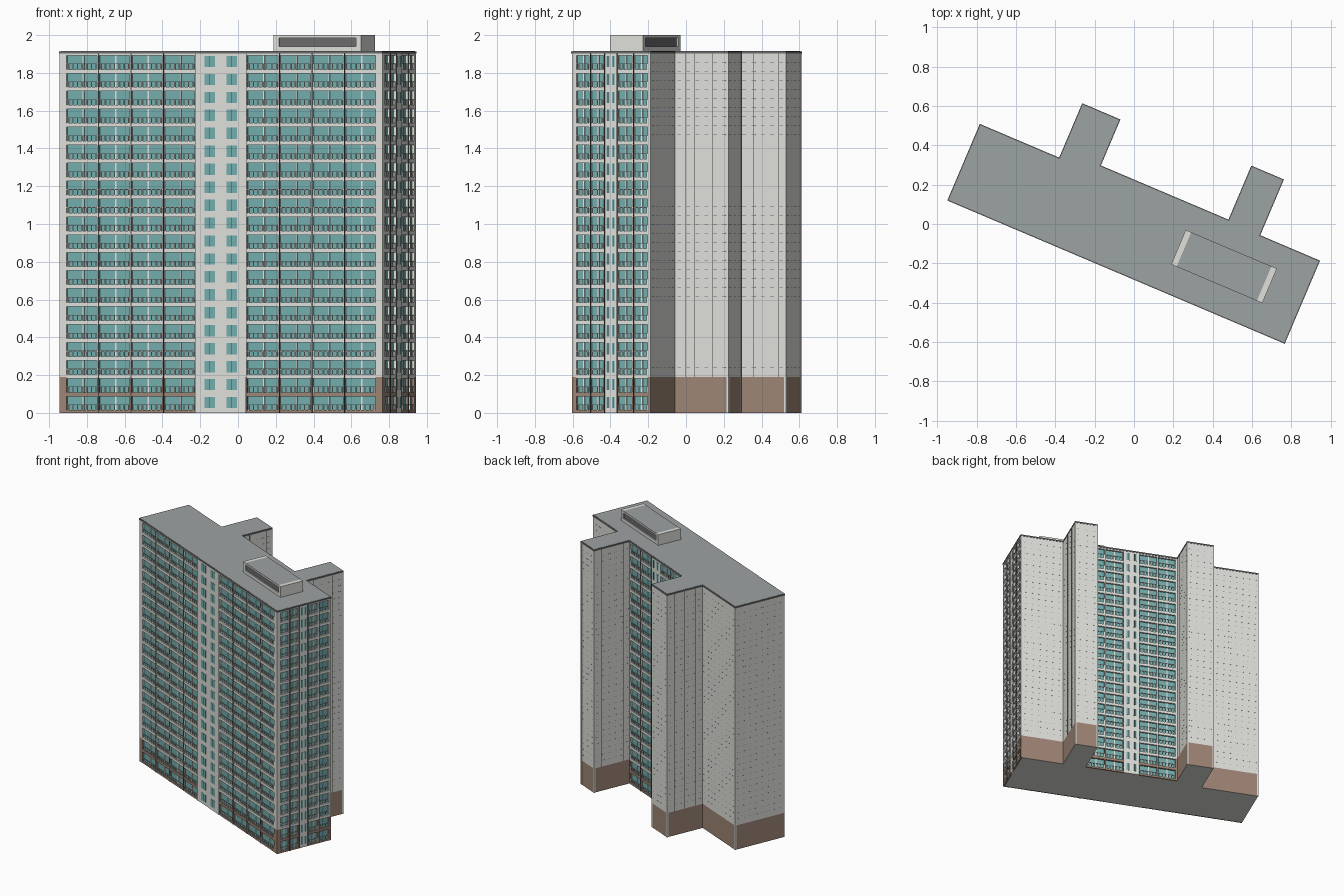
import bpy, bmesh, math
from mathutils import Vector

if "Cube" in bpy.data.objects:
    bpy.data.objects.remove(bpy.data.objects["Cube"])

TURN = math.radians(-23)
FLOORS, STEP, BASE, TOP = 20, 0.095, 0.19, 1.905
DEPTH = 0.014         # depth of the balcony recess
X, Y, Z = Vector((1, 0, 0)), Vector((0, 1, 0)), Vector((0, 0, 1))

COLOURS = {
    "pale_wall": (0.745, 0.75, 0.71), "brown_base": (0.345, 0.236, 0.18),
    "teal_glass": (0.175, 0.42, 0.425), "grey_roof": (0.335, 0.36, 0.36),
    "dark_panel": (0.15, 0.15, 0.15), "white_rail": (0.82, 0.82, 0.79),
    "dark_joint": (0.06, 0.06, 0.06),
}
MATS = []
for mat_name, col in COLOURS.items():
    m = bpy.data.materials.new(mat_name)
    m.diffuse_color = (*col, 1)
    m.use_nodes = True
    m.node_tree.nodes["Principled BSDF"].inputs["Base Color"].default_value = m.diffuse_color
    MATS.append(m)
WALL, BROWN, GLASS, ROOF, PANEL, WHITE, DARK = range(7)


def finish(bm, name):
    bmesh.ops.recalc_face_normals(bm, faces=bm.faces)
    me = bpy.data.meshes.new(name)
    bm.to_mesh(me)
    bm.free()
    for m in MATS:
        me.materials.append(m)
    ob = bpy.data.objects.new(name, me)
    ob.rotation_euler.z = TURN
    bpy.context.collection.objects.link(ob)


def box(bm, frame, a, d, z, mat):
    """Box in a wall frame: a runs along the wall, d outward, z up."""
    o, along, out = frame
    v = [bm.verts.new(o + along * p + out * q + Z * r) for r in z for p, q in
         ((a[0], d[0]), (a[1], d[0]), (a[1], d[1]), (a[0], d[1]))]
    for i in ((3, 2, 1, 0), (4, 5, 6, 7), (0, 1, 5, 4), (1, 2, 6, 5), (2, 3, 7, 6), (3, 0, 4, 7)):
        bm.faces.new([v[k] for k in i]).material_index = mat


def prism(bm, pts, levels, mat_rule, bottom, top):
    """Extrude a footprint through several levels."""
    rings = [[bm.verts.new((x, y, z)) for x, y in pts] for z in levels]
    n = len(pts)
    for k in range(len(levels) - 1):
        for i in range(n):
            j = (i + 1) % n
            f = bm.faces.new((rings[k][i], rings[k][j], rings[k + 1][j], rings[k + 1][i]))
            f.material_index = mat_rule(i, k)
    bm.faces.new(rings[0]).material_index = bottom
    bm.faces.new(rings[-1]).material_index = top


def footprint(g, r):
    """Outline with all walls pulled in by g, and the glazed walls by r more."""
    return [(-.920 + g, -.261 + g + r), (.943 - g - r, -.261 + g + r), (.943 - g - r, .198 - g),
            (.613 - g, .198 - g), (.613 - g, .506 - g), (.433 + g, .506 - g),
            (.433 + g, .208 - g - r), (-.271 - g, .208 - g - r), (-.271 - g, .462 - g),
            (-.482 + g, .462 - g), (-.482 + g, .162 - g), (-.920 + g, .162 - g)]


GAP = 0.003
GLAZED = (0, 1, 6)    # footprint edges that carry balconies

# main body: glazed edges are glass, the others pale with a brown base
bm = bmesh.new()
prism(bm, footprint(GAP, DEPTH), (0, BASE, TOP),
      lambda i, k: GLASS if i in GLAZED else (BROWN if k == 0 else WALL), WALL, ROOF)
finish(bm, "tower_body")

# roof slab with a darker rim
bm = bmesh.new()
prism(bm, footprint(0, 0), (1.903, 1.914), lambda i, k: PANEL, WALL, PANEL)
prism(bm, footprint(.006, 0), (1.913, 1.9155), lambda i, k: ROOF, ROOF, ROOF)
finish(bm, "roof_slab")


def two_tone(bm, fr, a, d):
    box(bm, fr, a, d, (0, BASE), BROWN)
    box(bm, fr, a, d, (BASE, TOP), WALL)


def facade(name, fr, strips, bays, core):
    # plain edge strips
    bm = bmesh.new()
    for s in strips:
        two_tone(bm, fr, s, (0, DEPTH))
    # stair core with two columns of windows
    c0, c1 = core
    w = c1 - c0
    box(bm, fr, core, (0, DEPTH), (0, TOP), WALL)
    for e in (c0, c1):
        box(bm, fr, (e - .002, e + .002), (0, DEPTH + .001), (0, TOP), DARK)
    for k in range(FLOORS):
        z = (k * STEP + .025, k * STEP + .085)
        for f in (.18, .61):
            a0, a1 = c0 + f * w, c0 + (f + .21) * w
            box(bm, fr, (a0, a1), (DEPTH - .002, DEPTH + .001), z, GLASS)
            mid = (a0 + a1) / 2
            box(bm, fr, (mid - .002, mid + .002), (DEPTH - .002, DEPTH + .0015), z, DARK)
    finish(bm, name + "_core")

    frame_bm, rail_bm = bmesh.new(), bmesh.new()
    for b0, b1, n in bays:
        unit = (b1 - b0) / n
        # floor bands
        for k in range(FLOORS + 1):
            z0 = k * STEP
            band = (max(0, z0 - .007), min(TOP, z0 + .014))
            box(frame_bm, fr, (b0, b1), (0, DEPTH - .001), band, BROWN if k < 2 else WALL)
        # columns with dark downpipes
        for i in range(n + 1):
            c = b0 + i * unit
            two_tone(frame_bm, fr, (c - .006, c + .005), (0, DEPTH))
            if i % n:
                box(frame_bm, fr, (c + .001, c + .005), (DEPTH - .002, DEPTH + .002), (0, TOP), DARK)
        # window mullions, railings and balusters
        for i in range(n):
            c = b0 + i * unit
            mid = c + .52 * unit
            box(rail_bm, fr, (mid - .004, mid + .004), (0, .004), (0, TOP), WHITE)
            bars = max(3, round(unit / .026))
            for k in range(FLOORS):
                z0 = k * STEP + .012
                box(rail_bm, fr, (c, c + unit), (DEPTH - .004, DEPTH - .001), (z0 + .029, z0 + .032), WHITE)
                for j in range(bars):
                    p = c + unit * (j + .5) / bars
                    box(rail_bm, fr, (p - .003, p + .003), (DEPTH - .004, DEPTH - .001), (z0, z0 + .029), WHITE)
    finish(frame_bm, name + "_balcony_frame")
    finish(rail_bm, name + "_railings")


inner = footprint(GAP, DEPTH)


def wall_frame(i):
    p, q = (Vector((*inner[k % 12], 0)) for k in (i, i + 1))
    along = (q - p).normalized()
    return (p, along, Vector((along.y, -along.x, 0))), (q - p).length


# front, right end and rear court facades
fr, L = wall_frame(0)
facade("front", fr, ((0, .036), (L - .020, L + DEPTH)),
       ((.036, .781, 4), (1.074, L - .020, 4)), (.781, 1.074))
fr, L = wall_frame(1)
facade("right_end", fr, ((0, .008), (L - .010, L)),
       ((.008, .174, 2), (.246, L - .010, 2)), (.174, .246))
fr, L = wall_frame(6)
facade("rear_court", fr, ((0, .008), (L - .008, L)),
       ((.008, .295, 2), (L - .295, L - .008, 2)), (.295, L - .295))

# dashed panel joints on the plain walls, upright joints on the wing sides
UPRIGHTS = {3: (.2, .37, .7), 5: (.2, .5, .8), 7: (.3, .83), 9: (.2, .5, .8)}
bm = bmesh.new()
for i in range(12):
    if i in GLAZED:
        continue
    fr, L = wall_frame(i)
    dashes = max(3, round(L / .05))
    for k in range(5, 2 * FLOORS):
        for j in range(dashes):
            a = L * (j + .3) / dashes
            box(bm, fr, (a, a + .4 * L / dashes), (-.001, .0005), (k * STEP / 2, k * STEP / 2 + .0015), PANEL)
    for f in UPRIGHTS.get(i, ()):
        box(bm, fr, (f * L - .0015, f * L + .0015), (-.001, .001), (BASE, TOP), DARK)
finish(bm, "panel_joints")

# pale corner posts on the plain corners
bm = bmesh.new()
for i in (4, 5, 8, 9, 11):
    x, y = inner[i]
    box(bm, (Vector((x, y, 0)), X, Y), (-.010, .002) if i in (4, 8) else (-.002, .010),
        (-.010, .002), (0, TOP), WALL)
finish(bm, "corner_posts")

# rooftop plant room: pale frame, dark recessed long sides, grey top
fr = (Vector((.254, -.115, 0)), X, Y)
W, D = .503, .190
bm = bmesh.new()
box(bm, fr, (.01, W - .01), (.008, D - .008), (1.91, 1.99), PANEL)
for a in ((0, .030), (W - .030, W)):
    box(bm, fr, a, (0, D), (1.91, 2.0), WALL)
for z in ((1.91, 1.94), (1.985, 1.997)):
    box(bm, fr, (.030, W - .030), (0, D), z, WALL)
box(bm, fr, (.030, W - .030), (0, D), (1.997, 2.0), ROOF)
finish(bm, "plant_room")
